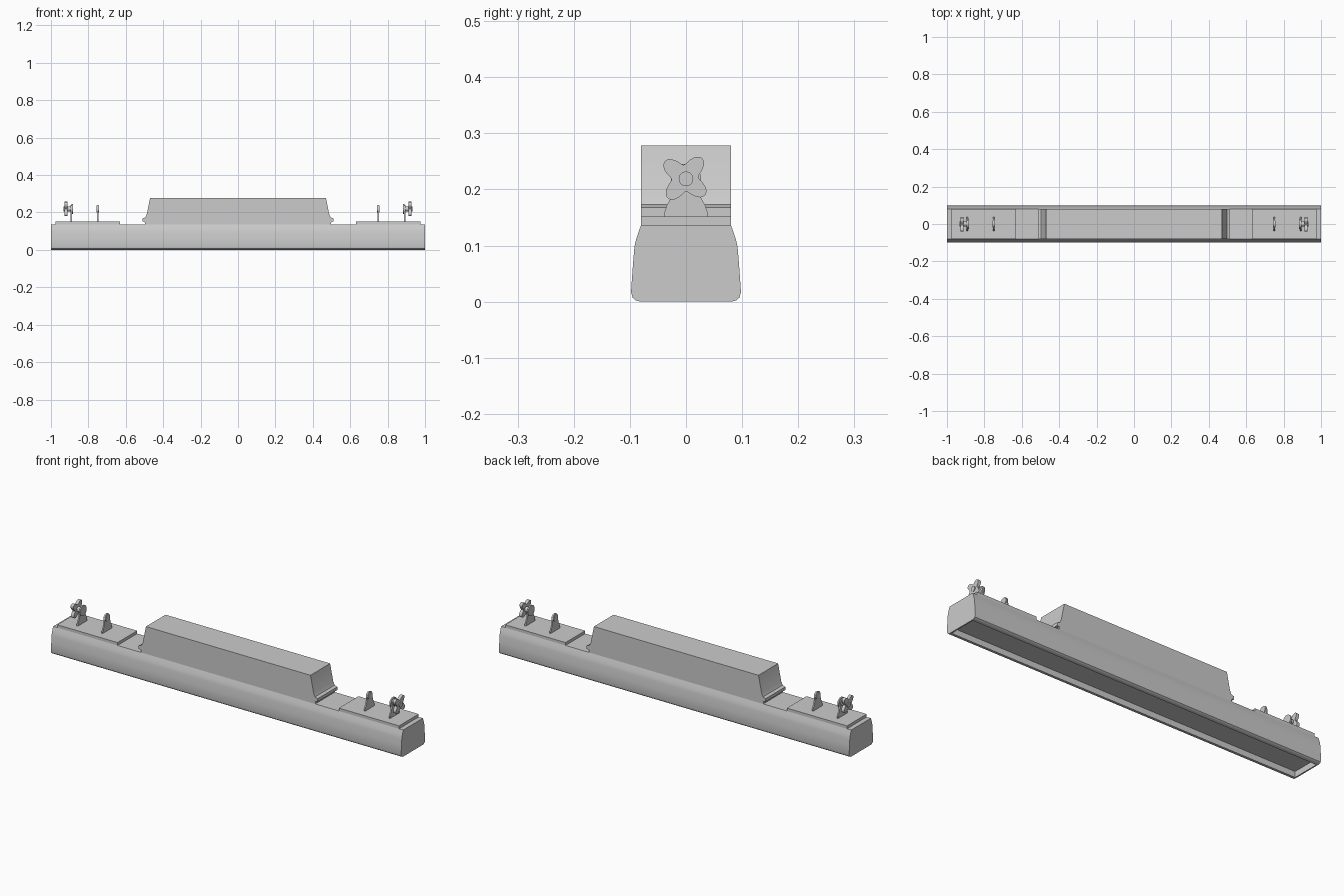
import bpy, bmesh
from math import sin, cos, pi, radians
from mathutils import Vector

if "Cube" in bpy.data.objects:
    bpy.data.objects.remove(bpy.data.objects["Cube"])


def prism(name, pts, axis, a, b, mirror=False, recess=None):
    """Extrude a closed 2D outline from a to b along x (pts = y,z) or y (pts = x,z)."""
    bm = bmesh.new()

    def place(p, t):
        return (t, p[0], p[1]) if axis == 'x' else (p[0], t, p[1])

    lo = [bm.verts.new(place(p, a)) for p in pts]
    hi = [bm.verts.new(place(p, b)) for p in pts]
    bm.faces.new(lo)
    bm.faces.new(hi[::-1])
    n = len(pts)
    for i in range(n):
        j = (i + 1) % n
        bm.faces.new((lo[i], hi[i], hi[j], lo[j]))
    bmesh.ops.recalc_face_normals(bm, faces=bm.faces[:])
    if recess:
        # sink a panel into the lowest face
        rim, depth = recess
        face = min(bm.faces, key=lambda f: f.calc_center_median().z)
        bmesh.ops.inset_region(bm, faces=[face], thickness=rim)
        res = bmesh.ops.extrude_discrete_faces(bm, faces=[face])
        bmesh.ops.translate(bm, verts=res['faces'][0].verts[:], vec=Vector((0, 0, depth)))
    mesh = bpy.data.meshes.new(name)
    bm.to_mesh(mesh)
    bm.free()
    ob = bpy.data.objects.new(name, mesh)
    bpy.context.collection.objects.link(ob)
    if mirror:
        ob.modifiers.new("Mirror", 'MIRROR')
    bpy.ops.object.select_all(action='DESELECT')
    ob.select_set(True)
    bpy.context.view_layer.objects.active = ob
    bpy.ops.object.shade_smooth_by_angle(angle=radians(30))
    return ob


def both_sides(half):
    """Complete a half outline, listed bottom to top, about the vertical axis."""
    return half + [(-u, v) for u, v in reversed(half)]


def circle(r, z, n=24):
    return [(r * cos(2 * pi * i / n), z + r * sin(2 * pi * i / n)) for i in range(n)]


# Long body with rounded lower edges, curved shoulders and recessed underside
body = [(0.08, 0), (0.089, 0.002), (0.095, 0.007), (0.098, 0.017), (0.095, 0.06),
        (0.092, 0.097), (0.09, 0.107), (0.086, 0.12), (0.08, 0.137)]
prism("body", both_sides(body), 'x', -1, 1, recess=(0.01, 0.03))

# Raised central housing with a lip at each end
housing = [(0.497, 0.135), (0.499, 0.15), (0.511, 0.152), (0.511, 0.168),
           (0.496, 0.173), (0.488, 0.19), (0.47, 0.278)]
prism("housing", both_sides(housing), 'y', -0.08, 0.08)

# Mounting plates at both ends
plate = [(0.08, 0.135), (0.08, 0.152)]
prism("mounting_plate", both_sides(plate), 'x', 0.632, 0.976, mirror=True)

# Upright tabs: flared foot and round head
PIVOT = 0.219
tab = [(0.038, 0.15), (0.038, 0.16), (0.034, 0.172), (0.027, 0.185), (0.022, 0.205)]
tab += [(0.021 * cos(radians(d)), PIVOT + 0.021 * sin(radians(d))) for d in (0, 20, 40, 60, 80)]
for name, x in (("inner_tab", 0.746), ("outer_tab", 0.888)):
    prism(name, both_sides(tab), 'x', x, x + 0.007, mirror=True)

# Boss on the inner tab; washer and shaft on the outer tab
prism("inner_boss", circle(0.018, PIVOT), 'x', 0.743, 0.756, mirror=True)
prism("washer", circle(0.027, PIVOT), 'x', 0.883, 0.89, mirror=True)
prism("knob_shaft", circle(0.013, PIVOT), 'x', 0.885, 0.932, mirror=True)

# Four-lobed clamping knob
knob = []
for i in range(64):
    t = 2 * pi * i / 64
    r = 0.0355 + 0.0115 * cos(4 * (t - radians(50)))
    knob.append((r * cos(t) - 0.002, PIVOT + 0.001 + r * sin(t)))
prism("knob", knob, 'x', 0.912, 0.928, mirror=True)
